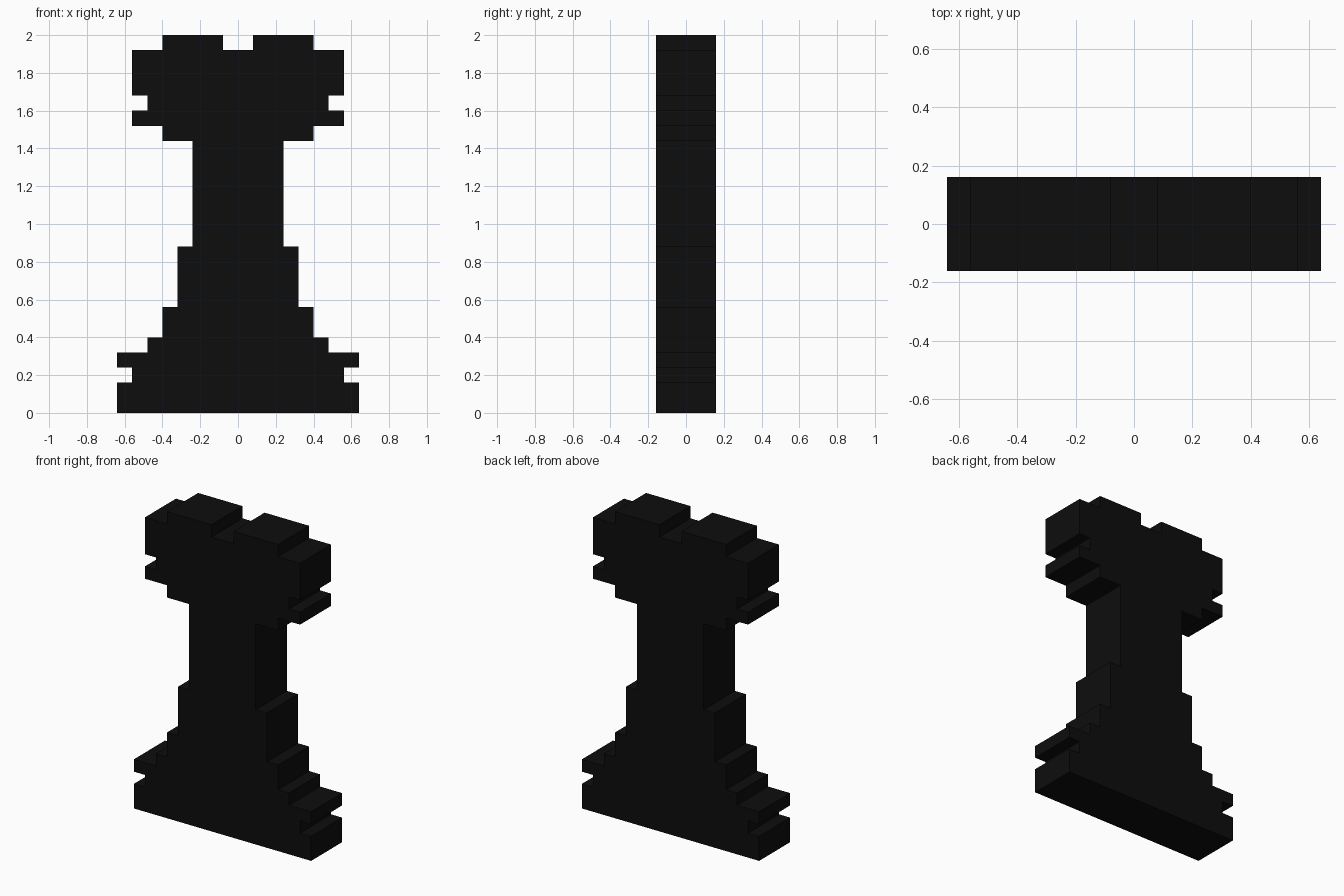
import bpy, bmesh

if "Cube" in bpy.data.objects:
    bpy.data.objects.remove(bpy.data.objects["Cube"])

U = 0.08          # size of one pixel step
DEPTH = 4 * U     # slab thickness

# Right half of the stepped outline: (half width, top height) of each tier, in steps
TIERS = [(8, 2), (7, 3), (8, 4), (6, 5), (5, 7), (4, 11), (3, 18),
         (5, 19), (7, 20), (6, 21), (7, 24), (5, 25)]

right, z = [], 0
for w, top in TIERS:
    right += [(w, z), (w, top)]
    z = top
right += [(1, 25), (1, 24)]    # notch in the battlement
outline = right + [(-x, h) for x, h in reversed(right)]

# Extrude the outline from front to back
bm = bmesh.new()
face = bm.faces.new([bm.verts.new((x * U, -DEPTH / 2, h * U)) for x, h in outline])
ext = bmesh.ops.extrude_face_region(bm, geom=[face], use_keep_orig=True)
bmesh.ops.translate(bm, vec=(0, DEPTH, 0),
                    verts=[g for g in ext["geom"] if isinstance(g, bmesh.types.BMVert)])
bmesh.ops.recalc_face_normals(bm, faces=bm.faces)
mesh = bpy.data.meshes.new("rook_piece")
bm.to_mesh(mesh)
bm.free()

rook = bpy.data.objects.new("rook_piece", mesh)
bpy.context.collection.objects.link(rook)

# Black finish
black = bpy.data.materials.new("black")
black.diffuse_color = (0.004, 0.004, 0.004, 1)
black.use_nodes = True
black.node_tree.nodes["Principled BSDF"].inputs["Base Color"].default_value = black.diffuse_color
mesh.materials.append(black)
